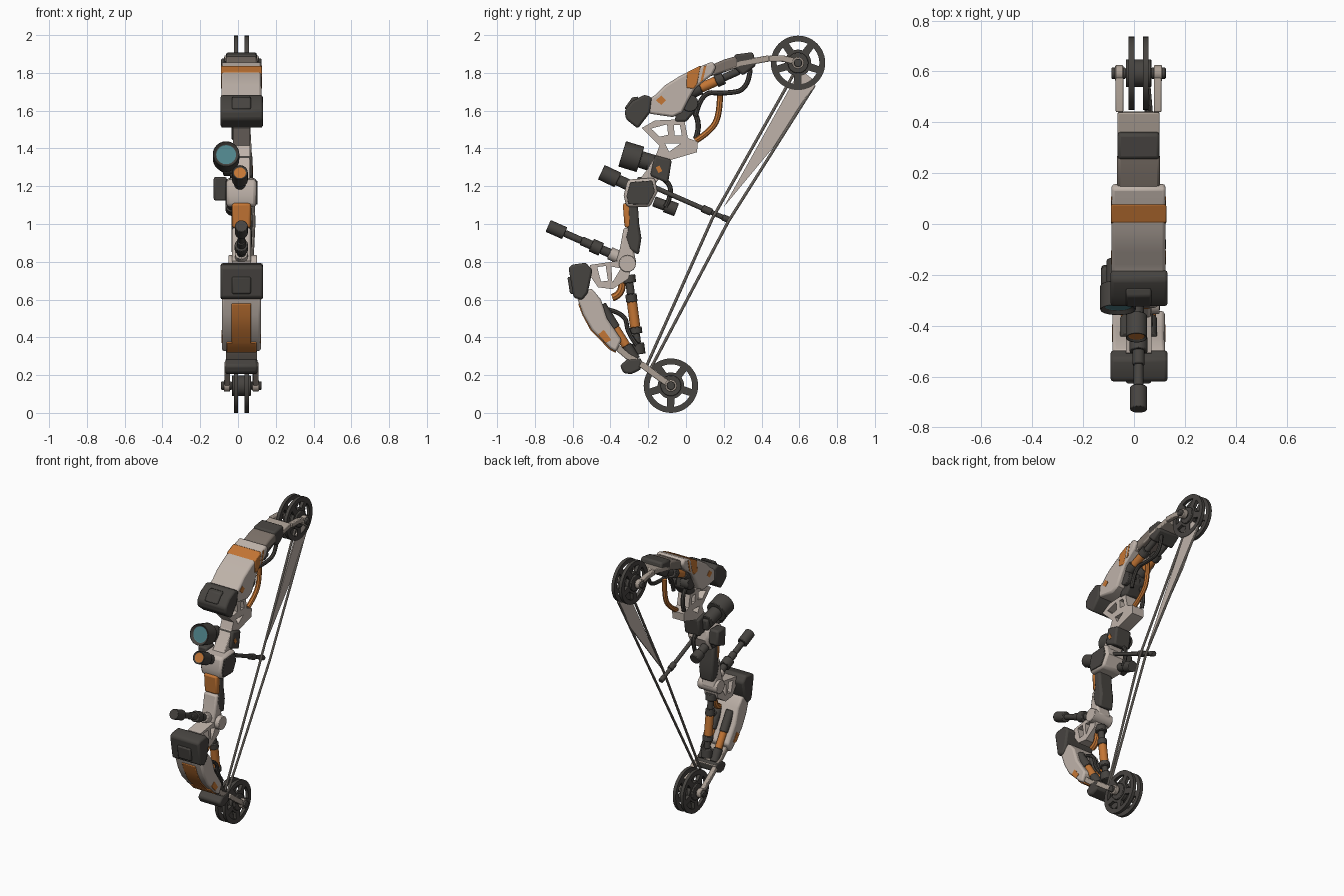
import bpy
import bmesh
from math import cos, sin, pi, radians
from mathutils import Matrix, Vector

if "Cube" in bpy.data.objects:
    bpy.data.objects.remove(bpy.data.objects["Cube"])

MIDDLE = 0.018  # sideways centre of the bow body


def make_material(name, red, green, blue):
    material = bpy.data.materials.new(name)
    material.use_nodes = True
    colour = (red, green, blue, 1)
    material.diffuse_color = colour
    shader = next(n for n in material.node_tree.nodes if n.type == "BSDF_PRINCIPLED")
    shader.inputs["Base Color"].default_value = colour
    shader.inputs["Roughness"].default_value = 0.6
    return material


beige = make_material("warm beige", 0.52, 0.45, 0.4)
taupe = make_material("limb taupe", 0.4, 0.34, 0.29)
brown = make_material("brown grey", 0.2, 0.165, 0.14)
dark = make_material("dark grey", 0.062, 0.057, 0.051)
orange = make_material("burnt orange", 0.55, 0.18, 0.035)
teal = make_material("teal glass", 0.08, 0.23, 0.26)
cord = make_material("cord grey", 0.32, 0.285, 0.25)


def finish_bmesh(name, bm, material, bevel=0.0):
    bmesh.ops.recalc_face_normals(bm, faces=bm.faces)
    mesh = bpy.data.meshes.new(name)
    bm.to_mesh(mesh)
    bm.free()
    mesh.materials.append(material)
    mesh.shade_smooth()
    mesh.set_sharp_from_angle(angle=radians(35))
    part = bpy.data.objects.new(name, mesh)
    bpy.context.scene.collection.objects.link(part)
    if bevel:
        modifier = part.modifiers.new("rounded edges", "BEVEL")
        modifier.width = bevel
        modifier.segments = 2
        modifier.limit_method = "ANGLE"
        modifier.angle_limit = radians(40)
    return part


def prism(name, outline, material, half, centre=MIDDLE, bevel=0.012):
    """Side outline in (y, z), extruded sideways."""
    bm = bmesh.new()
    face = bm.faces.new([bm.verts.new((centre - half, y, z)) for y, z in outline])
    side = bmesh.ops.extrude_face_region(bm, geom=[face])["geom"]
    moved = [v for v in side if isinstance(v, bmesh.types.BMVert)]
    bmesh.ops.translate(bm, verts=moved, vec=(2 * half, 0, 0))
    return finish_bmesh(name, bm, material, bevel)


def side_plates(name, outline, material, reach):
    """Thin painted plate on both flanks of a part."""
    for side in (-1, 1):
        prism(name, outline, material, 0.003, MIDDLE + side * reach, 0)


def strip(name, path, thickness, material, half, centre=MIDDLE, bevel=0.005):
    """Bent plate following a side path."""
    points = [Vector(p) for p in path]
    upper, lower = [], []
    for i, point in enumerate(points):
        along = points[min(i + 1, len(points) - 1)] - points[max(i - 1, 0)]
        normal = Vector((-along.y, along.x)).normalized() * thickness / 2
        upper.append(point + normal)
        lower.append(point - normal)
    return prism(name, upper + lower[::-1], material, half, centre, bevel)


def convert_curve(name, curve, material, matrix=Matrix()):
    helper = bpy.data.objects.new(name + "_curve", curve)
    bpy.context.scene.collection.objects.link(helper)
    graph = bpy.context.evaluated_depsgraph_get()
    mesh = bpy.data.meshes.new_from_object(helper.evaluated_get(graph))
    bpy.data.objects.remove(helper)
    mesh.transform(matrix)
    bm = bmesh.new()
    bm.from_mesh(mesh)
    bmesh.ops.remove_doubles(bm, verts=bm.verts, dist=0.0001)
    return finish_bmesh(name, bm, material)


def add_spline(curve, points, cyclic):
    spline = curve.splines.new("POLY")
    spline.points.add(len(points) - 1)
    for target, point in zip(spline.points, points):
        target.co = (*point, 0, 1) if len(point) == 2 else (*point, 1)
    spline.use_cyclic_u = cyclic
    return spline


def pierced_plate(name, loops, material, half, centre=MIDDLE):
    """Plate with holes; the first loop is the outer outline."""
    curve = bpy.data.curves.new(name, "CURVE")
    curve.dimensions = "2D"
    curve.fill_mode = "BOTH"
    curve.extrude = half
    for loop in loops:
        add_spline(curve, loop, True)
    turn = Matrix(((0, 0, 1, centre), (1, 0, 0, 0), (0, 1, 0, 0), (0, 0, 0, 1)))
    return convert_curve(name, curve, material, turn)


def tube(name, points, radius, material, smooth=True):
    curve = bpy.data.curves.new(name, "CURVE")
    curve.dimensions = "3D"
    curve.bevel_depth = radius
    curve.bevel_resolution = 2
    curve.use_fill_caps = True
    spline = add_spline(curve, points, False)
    if smooth:
        spline.type = "NURBS"
        spline.order_u = 3
        spline.use_endpoint_u = True
    return convert_curve(name, curve, material)


def hose(name, path, radius, material, centre=MIDDLE):
    return tube(name, [(centre, y, z) for y, z in path], radius, material)


def rod(name, start, end, radius, material, lens=None):
    """Cylinder; a lens colour gives it a recessed front face."""
    start, end = Vector(start), Vector(end)
    axis = end - start
    place = Matrix.Translation((start + end) / 2) @ axis.to_track_quat("Z", "Y").to_matrix().to_4x4()
    bm = bmesh.new()
    bmesh.ops.create_cone(bm, cap_ends=True, segments=24, radius1=radius, radius2=radius,
                          depth=axis.length, matrix=place)
    if lens:
        front = min(bm.faces, key=lambda f: (f.calc_center_median() - start).length)
        bmesh.ops.inset_individual(bm, faces=[front], thickness=radius * 0.24, depth=-radius * 0.25)
        front.material_index = 1
    part = finish_bmesh(name, bm, material, 0.004)
    if lens:
        part.data.materials.append(lens)


def stepped_rod(name, start, end, steps, centre=MIDDLE):
    """Turned part: each step is (from, to, radius, material, optional lens) along the axis."""
    start, end = Vector((centre, *start)), Vector((centre, *end))
    for low, high, *style in steps:
        rod(name, start.lerp(end, low), start.lerp(end, high), *style)


# Cam wheels: pierced discs with five spokes, hub and axle
def polar(y, z, radius, angle):
    return (y + radius * cos(angle), z + radius * sin(angle))


def cam_wheel(name, y, z):
    loops = [[polar(y, z, 0.144, 2 * pi * i / 48) for i in range(48)]]
    for spoke in range(5):
        middle = 2 * pi * spoke / 5 + 0.3
        sweep = [t / 4 for t in range(-4, 5)]
        outer = [polar(y, z, 0.113, middle + 0.46 * t) for t in sweep]
        inner = [polar(y, z, 0.07, middle + 0.34 * t) for t in reversed(sweep)]
        loops.append(outer + inner)
    for side in (-1, 1):
        pierced_plate(name, loops, dark, 0.011, MIDDLE + side * 0.028)
    rod(name + "_hub", (MIDDLE - 0.05, y, z), (MIDDLE + 0.05, y, z), 0.055, dark)
    for side in (-1, 1):
        rod(name + "_limb_eye", (MIDDLE + side * 0.06, y, z), (MIDDLE + side * 0.092, y, z), 0.032, taupe)
        rod(name + "_cap", (MIDDLE + side * 0.05, y, z), (MIDDLE + side * 0.107, y, z), 0.022, dark)


cam_wheel("upper_wheel", 0.593, 1.853)
cam_wheel("lower_wheel", -0.08, 0.144)

# Limbs: bent plates ending in two prongs
limbs = {"upper": [(0.04, 1.77), (0.16, 1.81), (0.29, 1.85), (0.44, 1.877), (0.52, 1.875), (0.6, 1.855)],
         "lower": [(-0.43, 0.43), (-0.38, 0.36), (-0.31, 0.3), (-0.24, 0.26), (-0.16, 0.2), (-0.08, 0.144)]}
for end, path in limbs.items():
    strip(end + "_limb", path[:4], 0.033, taupe, 0.082)
    for side in (-1, 1):
        strip(end + "_prong", path[3:], 0.033, taupe, 0.015, MIDDLE + side * 0.075)
prism("upper_limb_pad", [(0.12, 1.835), (0.2, 1.87), (0.27, 1.89), (0.28, 1.83), (0.15, 1.785)], brown, 0.084)

# Upper cover with orange bands, side marks and dark nose
prism("upper_cover", [(-0.2, 1.66), (-0.16, 1.685), (-0.11, 1.735), (-0.03, 1.785), (0.06, 1.828),
                      (0.14, 1.86), (0.16, 1.83), (0.14, 1.79), (0.05, 1.72), (0.01, 1.65),
                      (-0.02, 1.59), (-0.07, 1.566), (-0.2, 1.585)], beige, 0.106)
prism("upper_wide_band", [(0.005, 1.804), (0.078, 1.839), (0.06, 1.74), (0.04, 1.715), (0.0, 1.72)],
      orange, 0.109, bevel=0.006)
side_plates("upper_thin_band", [(0.095, 1.835), (0.108, 1.838), (0.09, 1.76), (0.075, 1.75)], orange, 0.105)
side_plates("upper_mark", [(-0.16, 1.655), (-0.13, 1.68), (-0.105, 1.655), (-0.13, 1.63)], orange, 0.105)
prism("upper_nose", [(-0.325, 1.6), (-0.285, 1.65), (-0.22, 1.685), (-0.18, 1.67), (-0.19, 1.59),
                     (-0.255, 1.505), (-0.318, 1.555)], dark, 0.112, 0.02)
prism("upper_nose_pad", [(-0.328, 1.61), (-0.285, 1.67), (-0.25, 1.675), (-0.28, 1.6)], dark, 0.05, bevel=0.008)
prism("upper_limb_block", [(0.255, 1.897), (0.355, 1.91), (0.372, 1.84), (0.3, 1.785), (0.255, 1.83)],
      dark, 0.082)

# Lower cover with flared orange front stripe and dark nose
prism("lower_cover", [(-0.58, 0.62), (-0.5, 0.66), (-0.45, 0.6), (-0.418, 0.5), (-0.34, 0.386),
                      (-0.37, 0.323), (-0.4, 0.34), (-0.5, 0.44), (-0.545, 0.52)], beige, 0.103)
strip("lower_front_stripe", [(-0.566, 0.58), (-0.543, 0.52), (-0.5, 0.44), (-0.4, 0.34)], 0.012, orange, 0.052)
strip("lower_stripe_flare", [(-0.435, 0.374), (-0.4, 0.339), (-0.37, 0.323)], 0.012, orange, 0.08)
side_plates("lower_band", [(-0.465, 0.415), (-0.435, 0.44), (-0.395, 0.385), (-0.425, 0.37)], orange, 0.102)
prism("lower_nose", [(-0.622, 0.77), (-0.6, 0.785), (-0.53, 0.795), (-0.495, 0.757), (-0.52, 0.635),
                     (-0.55, 0.597), (-0.595, 0.61)], dark, 0.112, 0.02)
prism("lower_nose_pad", [(-0.628, 0.72), (-0.58, 0.72), (-0.57, 0.63), (-0.614, 0.63)], dark, 0.05, bevel=0.008)
prism("lower_limb_block", [(-0.35, 0.25), (-0.31, 0.285), (-0.235, 0.29), (-0.24, 0.228), (-0.29, 0.205),
                           (-0.33, 0.21)], dark, 0.085)

# Riser: pierced trusses, spine, sight block and grip
pierced_plate("upper_truss", [
    [(-0.235, 1.508), (-0.165, 1.548), (-0.01, 1.555), (0.01, 1.455), (0.063, 1.435), (0.058, 1.38),
     (-0.095, 1.335), (-0.165, 1.35), (-0.14, 1.415)],
    [(-0.185, 1.505), (-0.1, 1.528), (-0.095, 1.472), (-0.14, 1.462)],
    [(-0.065, 1.525), (-0.032, 1.523), (-0.022, 1.468), (-0.06, 1.47)],
    [(-0.11, 1.425), (-0.03, 1.425), (-0.09, 1.382)]], beige, 0.045)
pierced_plate("lower_truss", [
    [(-0.508, 0.783), (-0.36, 0.805), (-0.29, 0.767), (-0.305, 0.71), (-0.39, 0.655), (-0.466, 0.665), (-0.51, 0.73)],
    [(-0.47, 0.772), (-0.425, 0.778), (-0.413, 0.7), (-0.45, 0.695)],
    [(-0.395, 0.775), (-0.345, 0.765), (-0.39, 0.69)]], beige, 0.05)
strip("riser_spine", [(-0.11, 1.37), (-0.17, 1.27), (-0.23, 1.19)], 0.08, beige, 0.045)
prism("upper_riser_block", [(-0.165, 1.365), (-0.075, 1.34), (-0.095, 1.215), (-0.19, 1.255)], dark, 0.06)
side_plates("riser_mark", [(-0.16, 1.3), (-0.14, 1.31), (-0.125, 1.28), (-0.145, 1.27)], orange, 0.059)
prism("sight_block", [(-0.31, 1.235), (-0.165, 1.245), (-0.15, 1.17), (-0.19, 1.09), (-0.315, 1.09),
                      (-0.33, 1.15)], beige, 0.08, bevel=0.018)
prism("sight_block_panel", [(-0.295, 1.222), (-0.178, 1.23), (-0.165, 1.17), (-0.2, 1.103), (-0.305, 1.105),
                            (-0.315, 1.15)], dark, 0.085, bevel=0.004)
prism("grip", [(-0.31, 1.1), (-0.255, 1.1), (-0.248, 1.0), (-0.236, 0.926), (-0.25, 0.836), (-0.3, 0.862),
               (-0.322, 0.93), (-0.305, 1.0)], dark, 0.053, bevel=0.014)
prism("grip_front", [(-0.335, 1.11), (-0.29, 1.11), (-0.285, 0.98), (-0.325, 0.98)], orange, 0.05)
prism("lower_riser", [(-0.33, 0.98), (-0.29, 0.98), (-0.275, 0.85), (-0.262, 0.79), (-0.31, 0.74),
                      (-0.37, 0.8), (-0.35, 0.87)], beige, 0.05)
rod("riser_pivot", (-0.05, -0.31, 0.79), (0.1, -0.31, 0.79), 0.045, beige)

# Stabiliser, sights, side box and cable guard
stepped_rod("stabiliser", (-0.73, 0.99), (-0.29, 0.795), [
    (0, 0.2, 0.034, dark), (0.2, 0.4, 0.019, dark), (0.4, 0.55, 0.024, dark), (0.52, 0.64, 0.036, dark),
    (0.64, 0.76, 0.024, dark), (0.74, 1, 0.034, beige)])
stepped_rod("large_sight", (-0.34, 1.372), (-0.12, 1.305), [
    (0, 0.45, 0.07, dark, teal), (0.45, 0.9, 0.045, dark)], -0.063)
stepped_rod("small_sight", (-0.45, 1.275), (-0.27, 1.19), [
    (0, 0.5, 0.042, dark, orange), (0.5, 1, 0.03, dark)], 0.01)
prism("sight_bracket", [(-0.22, 1.35), (-0.12, 1.33), (-0.13, 1.25), (-0.2, 1.27)], dark, 0.03, -0.05)
prism("side_box", [(-0.26, 1.25), (-0.17, 1.25), (-0.16, 1.15), (-0.25, 1.12)], dark, 0.035, -0.094)
stepped_rod("guard_rod", (-0.18, 1.2), (0.235, 1.018), [
    (0, 1, 0.013, dark), (0.64, 0.76, 0.02, dark), (0.9, 1, 0.017, dark)], 0.03)
stepped_rod("rest_knob", (-0.17, 1.12), (-0.05, 1.075), [(0, 0.5, 0.028, dark), (0.5, 1, 0.036, dark)], -0.03)
hose("knob_link", [(-0.14, 1.25), (-0.08, 1.22), (-0.085, 1.13), (-0.11, 1.09)], 0.013, dark, 0.0)

# Pistons, joints and hoses behind the covers
prism("upper_joint", [(-0.04, 1.68), (0.05, 1.69), (0.06, 1.61), (0.0, 1.54), (-0.06, 1.54)], dark, 0.05)
for side in (-1, 1):
    across = MIDDLE + side * 0.045
    stepped_rod("upper_piston", (0.01, 1.69), (0.28, 1.81), [
        (0, 0.25, 0.034, dark), (0.25, 0.55, 0.026, orange), (0.55, 0.7, 0.034, dark), (0.7, 1, 0.02, dark)], across)
    stepped_rod("lower_small_piston", (-0.45, 0.57), (-0.27, 0.28), [
        (0, 0.42, 0.028, dark), (0.42, 0.74, 0.024, orange), (0.74, 1, 0.03, dark)], across)
    rod("upper_joint_pin", (across - 0.03, 0.02, 1.64), (across + 0.03, 0.02, 1.64), 0.045, dark)
stepped_rod("lower_piston", (-0.305, 0.73), (-0.25, 0.31), [
    (0, 0.1, 0.036, dark), (0.1, 0.24, 0.021, dark), (0.24, 0.34, 0.03, dark), (0.34, 0.66, 0.027, orange),
    (0.66, 0.74, 0.034, dark), (0.74, 0.86, 0.02, dark), (0.86, 1, 0.036, dark)])
hose("upper_orange_hose", [(0.18, 1.7), (0.18, 1.58), (0.13, 1.49), (0.05, 1.44)], 0.016, orange, 0.04)
hose("upper_dark_hose", [(0.05, 1.57), (0.08, 1.7), (0.2, 1.69), (0.33, 1.71), (0.34, 1.82)], 0.013, dark, 0.06)
hose("upper_short_hose", [(0.02, 1.62), (0.09, 1.55), (0.05, 1.45)], 0.014, dark, -0.02)
hose("lower_orange_hose", [(-0.34, 0.7), (-0.33, 0.63), (-0.39, 0.61)], 0.02, orange)
hose("lower_dark_hose", [(-0.43, 0.55), (-0.32, 0.53), (-0.31, 0.42), (-0.26, 0.36)], 0.012, dark, 0.06)

# Strings and the thin fin by the upper wheel
tube("straight_cable", [(0.04, 0.585, 1.82), (0.07, 0.14, 1.03), (0.04, -0.217, 0.23)], 0.008, cord, False)
tube("bow_string", [(0.045, 0.68, 1.735), (0.085, 0.225, 1.015), (0.045, -0.195, 0.22)], 0.008, cord, False)
prism("string_fin", [(0.605, 1.82), (0.69, 1.75), (0.54, 1.5), (0.2, 1.09)], beige, 0.004, 0.05, 0)
